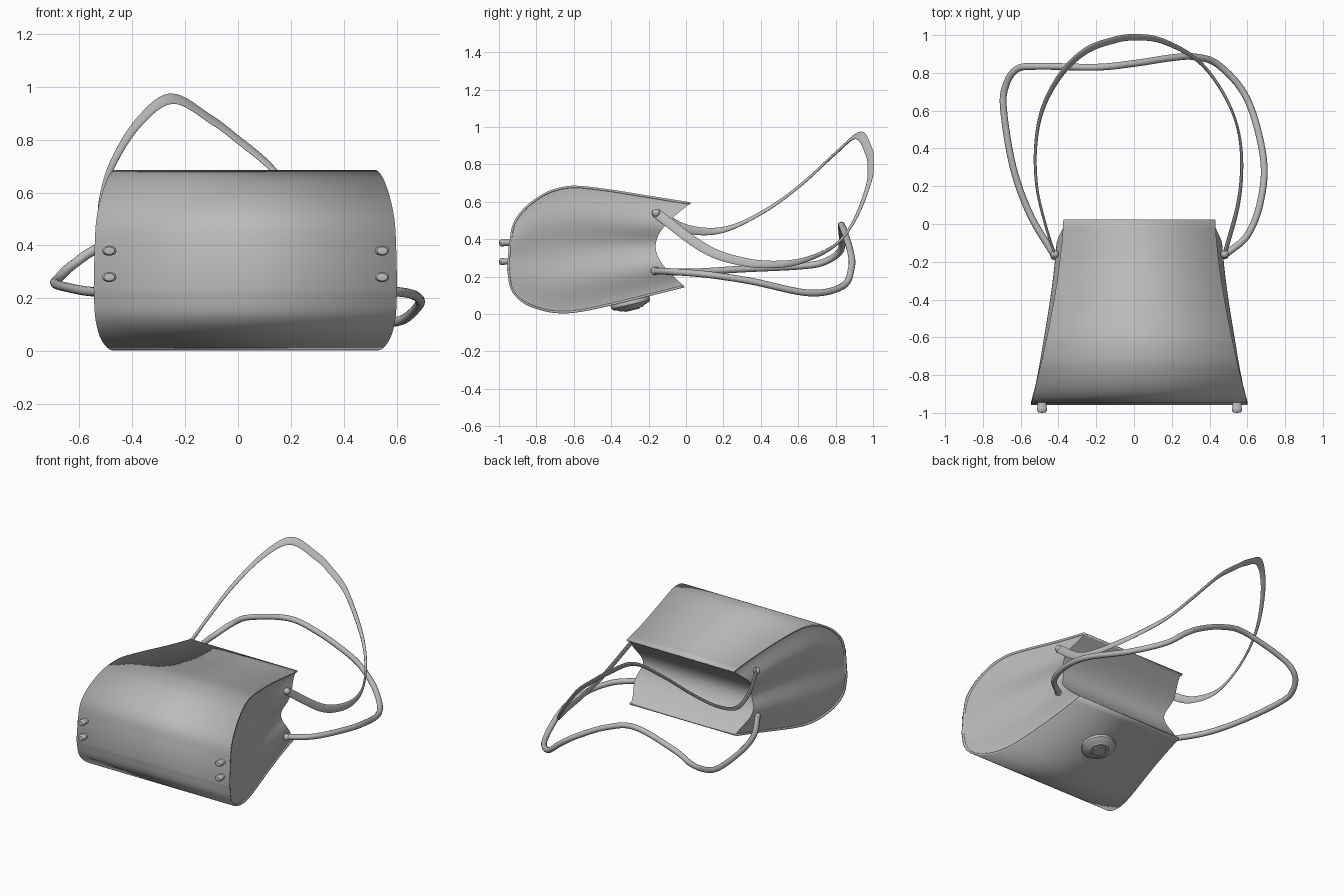
import bpy, bmesh, math
from mathutils import Vector, Matrix

cube = bpy.data.objects.get("Cube")
if cube:
    bpy.data.objects.remove(cube, do_unlink=True)

grey = bpy.data.materials.new("plain_grey")
grey.use_nodes = True
GREY = (0.5, 0.5, 0.5, 1)
grey.diffuse_color = GREY
grey.node_tree.nodes["Principled BSDF"].inputs["Base Color"].default_value = GREY

CX = 0.028  # centre line of the bag


def finish(name, bm, angle=35):
    bmesh.ops.recalc_face_normals(bm, faces=bm.faces)
    mesh = bpy.data.meshes.new(name)
    bm.to_mesh(mesh)
    bm.free()
    mesh.materials.append(grey)
    ob = bpy.data.objects.new(name, mesh)
    bpy.context.collection.objects.link(ob)
    bpy.ops.object.select_all(action='DESELECT')
    ob.select_set(True)
    bpy.context.view_layer.objects.active = ob
    bpy.ops.object.shade_smooth_by_angle(angle=math.radians(angle))
    return ob


def smooth_path(points, steps):
    """Catmull-Rom curve through the points."""
    p = [Vector(q) for q in points]
    p = [2 * p[0] - p[1]] + p + [2 * p[-1] - p[-2]]
    out = []
    for a, b, c, d in zip(p, p[1:], p[2:], p[3:]):
        for k in range(steps):
            t = k / steps
            out.append(0.5 * (2 * b + (c - a) * t + (2 * a - 5 * b + 4 * c - d) * t * t
                              + (3 * b - a - 3 * c + d) * t ** 3))
    return out + [p[-2]]


def grid(bm, rows):
    """Skin a table of points with quads."""
    vs = [[bm.verts.new(p) for p in row] for row in rows]
    for r, s in zip(vs, vs[1:]):
        for i in range(len(r) - 1):
            bm.faces.new((r[i], r[i + 1], s[i + 1], s[i]))


def half_width(y):
    return 0.402 + 0.17 * max(0, (0.03 - y) / 0.98) ** 1.5


# Side profile (y, z) from the front to the opening
upper = smooth_path([(-.947, .37), (-.925, .483), (-.86, .573), (-.755, .648), (-.66, .679),
                     (-.57, .685), (-.4, .665), (-.2, .633), (.024, .597)], 5)
lower = smooth_path([(-.957, .237), (-.936, .13), (-.867, .056), (-.755, .014), (-.65, .003),
                     (-.54, .015), (-.38, .05), (-.2, .094), (-.008, .142)], 5)

# Wrapped outer sheet
bm = bmesh.new()
grid(bm, [[(CX + s * half_width(p.x), p.x, p.y) for s in (-1, 1)]
          for p in upper[::-1] + lower])
shell = finish("outer_sheet", bm, 40)
solid = shell.modifiers.new("thickness", 'SOLIDIFY')
solid.thickness = 0.012
solid.offset = -1


# Pleated side panels, folded inward towards the opening
def panel_row(side, i, count=28):
    s = i / (len(upper) - 1)
    row = []
    for j in range(count + 1):
        v = j / count
        p = lower[i].lerp(upper[i], 0.01 + 0.98 * v)
        y = p.x - 0.17 * s ** 2 * math.sin(math.pi * v)
        fold = 0.036 * s * (1 - math.cos(4 * math.pi * v)) / 2
        row.append((CX + side * (half_width(y) - 0.008 + fold), y, p.y))
    return row


for side, name in ((-1, "right"), (1, "left")):
    bm = bmesh.new()
    grid(bm, [panel_row(side, i) for i in range(len(upper))])
    finish(name + "_side_panel", bm, 60)

# Inward-folded wall closing the opening
bm = bmesh.new()
last = len(upper) - 1
grid(bm, [panel_row(-1, last), panel_row(1, last)])
finish("opening_wall", bm, 60)


# Lathed fittings
def lathe(bm, profile, sides, place):
    rows = [[place @ Vector((r * math.cos(a), r * math.sin(a), h))
             for a in (2 * math.pi * k / sides for k in range(sides + 1))]
            for r, h in profile]
    grid(bm, rows)
    bmesh.ops.remove_doubles(bm, verts=bm.verts, dist=0.0002)


n = 0
for x in (-0.487, 0.545):
    for z in (0.28, 0.38):
        n += 1
        bm = bmesh.new()
        place = (Matrix.Translation((x, -0.945, z)) @ Matrix.Rotation(math.pi / 2, 4, 'X')
                 @ Matrix.Diagonal((1, 0.7, 1, 1)))
        lathe(bm, [(.024, 0), (.024, .025), (.027, .03), (.027, .043), (.02, .052), (0, .055)],
              24, place)
        finish("front_stud_%d" % n, bm)

# Button on the underside, with a hexagonal centre
tilt = Matrix.Translation((0.04, -0.3, 0.072)) @ Matrix.Rotation(math.pi + 0.23, 4, 'X')
bm = bmesh.new()
lathe(bm, [(.1, -.01), (.108, .01), (.106, .022), (.095, .032), (.075, .038), (.06, .048),
           (.054, .046), (0, .044)], 40, tilt)
finish("button_disc", bm)
bm = bmesh.new()
lathe(bm, [(.05, .03), (.05, .05), (.044, .054), (0, .054)], 6, tilt)
finish("button_hexagon", bm, 20)


# Straps swept along a path, with an oval section
def strap(name, points, wide, thick, keep_length):
    path = smooth_path(points, 8)
    rows = []
    for i, p in enumerate(path):
        t = (path[min(i + 1, len(path) - 1)] - path[max(i - 1, 0)]).normalized()
        a = wide - t * wide.dot(t)
        if keep_length:
            a = a.normalized() * wide.length
        b = t.cross(a).normalized() * thick
        rows.append([p + a * math.cos(q) + b * math.sin(q)
                     for q in (2 * math.pi * k / 12 for k in range(13))])
    bm = bmesh.new()
    grid(bm, rows)
    bmesh.ops.remove_doubles(bm, verts=bm.verts, dist=0.0002)
    bmesh.ops.holes_fill(bm, edges=[e for e in bm.edges if e.is_boundary], sides=0)
    finish(name, bm, 60)
    # Rounded pin at each end
    for end, tag in ((path[0], "right"), (path[-1], "left")):
        bm = bmesh.new()
        bmesh.ops.create_uvsphere(bm, u_segments=16, v_segments=10, radius=0.022,
                                  matrix=Matrix.Translation(end))
        finish(name + "_pin_" + tag, bm)


strap("round_strap",
      [(-.42, -.17, .225), (-.55, .05, .225), (-.64, .3, .24), (-.69, .6, .255),
       (-.68, .73, .275), (-.62, .82, .33), (-.5, .835, .4), (-.2, .83, .475),
       (0, .85, .43), (.2, .88, .33), (.32, .885, .25), (.45, .84, .15), (.6, .66, .112),
       (.685, .35, .175), (.67, .12, .21), (.6, -.06, .225), (.48, -.165, .23)],
      Vector((0, 0, 0.018)), 0.018, True)
strap("flat_strap",
      [(-.42, -.16, .54), (-.47, 0, .455), (-.515, .2, .45), (-.52, .42, .55),
       (-.48, .62, .695), (-.38, .8, .86), (-.25, .92, .955), (-.1, .975, .875),
       (0, .988, .8), (.13, .975, .69), (.29, .9, .5), (.4, .8, .37), (.5, .64, .29),
       (.555, .48, .265), (.57, .3, .28), (.55, .1, .35), (.48, -.16, .54)],
      Vector((-0.005, 0.017, 0.02)), 0.007, False)
